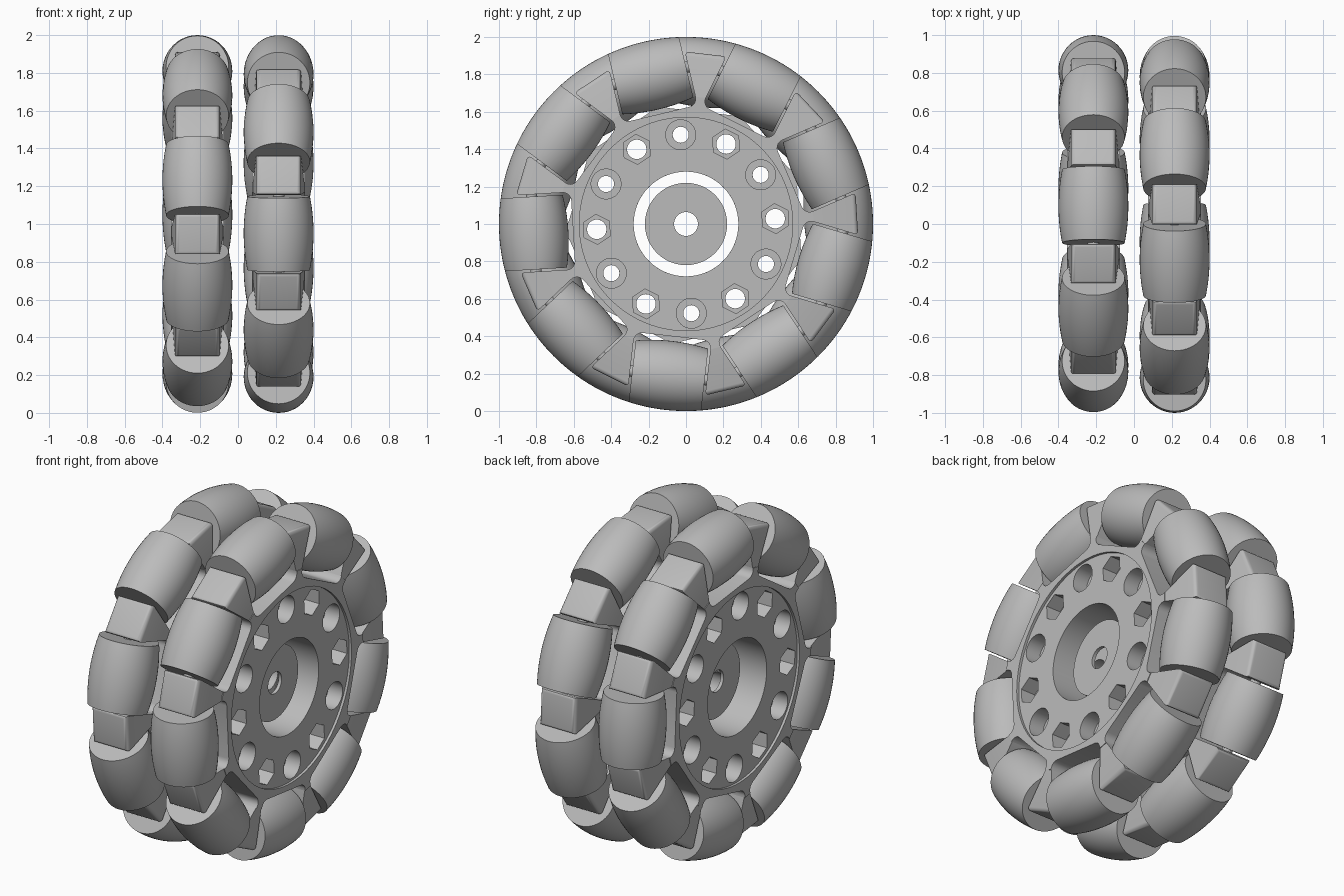
import bpy, bmesh
from math import sin, cos, pi, radians, sqrt
from mathutils import Matrix

cube = bpy.data.objects.get("Cube")
if cube:
    bpy.data.objects.remove(cube)

# Main dimensions
COUNT = 9
ROW_X = 0.215            # row centre
AXLE_R = 0.815           # distance of roller axles from the wheel axis
ROLLER_HALF = 0.195
POCKET = 0.207           # half length of a roller pocket
FACE = 0.14              # half thickness of the hub
RIM = 0.605
START = radians(3.4)
HALF_STEP = pi / COUNT

grey = bpy.data.materials.new("light_grey")
grey.diffuse_color = (0.5, 0.5, 0.5, 1)
grey.use_nodes = True
grey.node_tree.nodes["Principled BSDF"].inputs["Base Color"].default_value = (0.5, 0.5, 0.5, 1)


def finish(bm, name):
    bmesh.ops.recalc_face_normals(bm, faces=bm.faces)
    mesh = bpy.data.meshes.new(name)
    bm.to_mesh(mesh)
    bm.free()
    mesh.materials.append(grey)
    mesh.shade_smooth()
    mesh.set_sharp_from_angle(angle=radians(30))
    return mesh


def place(mesh, name, matrix=None):
    ob = bpy.data.objects.new(name, mesh)
    bpy.context.scene.collection.objects.link(ob)
    if matrix:
        ob.matrix_world = matrix
    return ob


def prism(bm, points, x0, x1):
    """Solid with a (y, z) outline, running along x."""
    a = [bm.verts.new((x0, y, z)) for y, z in points]
    b = [bm.verts.new((x1, y, z)) for y, z in points]
    bm.faces.new(a)
    bm.faces.new(b[::-1])
    for i in range(len(a)):
        j = (i + 1) % len(a)
        bm.faces.new((a[i], b[i], b[j], a[j]))


def circle(r, n=48, y=0, z=0, turn=0):
    return [(y + r * cos(turn + 2 * pi * i / n), z + r * sin(turn + 2 * pi * i / n))
            for i in range(n)]


def lathe(bm, profile, axis, closed=False):
    verts = [bm.verts.new(p) for p in profile]
    pairs = list(zip(verts, verts[1:] + verts[:1])) if closed else list(zip(verts, verts[1:]))
    edges = [bm.edges.new(p) for p in pairs]
    bmesh.ops.spin(bm, geom=verts + edges, cent=(0, 0, 0), axis=axis,
                   angle=2 * pi, steps=48, use_duplicate=False)
    bmesh.ops.remove_doubles(bm, verts=bm.verts, dist=1e-5)


def cut(ob, solids):
    """Subtract a group of prisms from the object."""
    bm = bmesh.new()
    for points, x0, x1 in solids:
        prism(bm, points, x0, x1)
    cutter = place(finish(bm, "cutter"), "cutter")
    cutter.hide_render = True
    mod = ob.modifiers.new("cut", 'BOOLEAN')
    mod.operation = 'DIFFERENCE'
    mod.solver = 'EXACT'
    mod.object = cutter
    bpy.context.view_layer.update()
    result = bpy.data.meshes.new_from_object(ob.evaluated_get(bpy.context.evaluated_depsgraph_get()))
    ob.modifiers.clear()
    ob.data = result
    bpy.data.objects.remove(cutter)


# Hub: rim with a round-cornered pocket under every roller
fillet = 0.045
pocket = []
for i in range(6):
    a = pi / 2 * i / 5
    pocket.append((RIM + fillet * (1 - sin(a)), -POCKET + fillet * (1 - cos(a))))
pocket += [(r, -t) for r, t in reversed(pocket)]
outline = []
for k in range(COUNT):
    a = START + HALF_STEP * (2 * k + 1)
    outline += [(r * cos(a) - t * sin(a), r * sin(a) + t * cos(a)) for r, t in pocket]
bm = bmesh.new()
prism(bm, outline, -FACE, FACE)
hub = place(finish(bm, "hub"), "hub")

# Shallow face recess, then bolt recesses, then through holes and bore
cut(hub, [(circle(0.57, 96), s * (FACE - 0.015), s * 0.3) for s in (-1, 1)])
bolts, holes = [], [(circle(0.28, 64), -0.3, 0.3)]
for k in range(12):
    a = START + k * pi / 6
    y, z = 0.478 * cos(a), 0.478 * sin(a)
    hexagonal = k % 2 == 0
    shape = circle(0.08, 6 if hexagonal else 32, y, z, START + pi / 2)
    bolts += [(shape, s * 0.03, s * 0.3) for s in (-1, 1)]
    holes.append((circle(0.052 if hexagonal else 0.043, 32, y, z), -0.3, 0.3))
cut(hub, bolts)
cut(hub, holes)
hub_mesh = hub.data
hub_mesh.shade_smooth()
hub_mesh.set_sharp_from_angle(angle=radians(30))
bpy.data.objects.remove(hub)

# Centre disc inside the bore
bm = bmesh.new()
lathe(bm, [(0.01, 0.064, 0), (0.03, 0.064, 0), (0.03, 0.22, 0), (0.01, 0.22, 0)], (1, 0, 0), True)
disc_mesh = finish(bm, "centre_disc")

# Wedge-shaped bracket between rollers, narrower towards the outside
def wedge(u):
    return (u * sin(HALF_STEP) - POCKET) / cos(HALF_STEP)


bm = bmesh.new()
inner, outer = 0.645, 0.915
prism(bm, [(inner, -wedge(inner)), (outer, -wedge(outer)),
           (outer, wedge(outer)), (inner, wedge(inner))], -FACE + 0.001, FACE - 0.001)
for v in bm.verts:
    if v.co.y > 0.8:
        v.co.x *= 0.84
bmesh.ops.bevel(bm, geom=[e for e in bm.edges if all(v.co.y > 0.8 for v in e.verts)],
                offset=0.022, segments=4, profile=0.5, affect='EDGES')
bracket_mesh = finish(bm, "bracket")

# Barrel roller whose crown follows the wheel circle
bm = bmesh.new()
ts = [ROLLER_HALF * (i / 8 - 1) for i in range(17)]
lathe(bm, [(0, 0, -ROLLER_HALF)] + [(sqrt(1 - t * t) - AXLE_R, 0, t) for t in ts]
      + [(0, 0, ROLLER_HALF)], (0, 0, 1))
roller_mesh = finish(bm, "roller")

# Axle pin bridging the gap to the brackets
bm = bmesh.new()
bmesh.ops.create_cone(bm, cap_ends=True, segments=24, radius1=0.03, radius2=0.03,
                      depth=2 * POCKET + 0.03)
pin_mesh = finish(bm, "axle_pin")

# Two rows, staggered by half a step while the bolt holes stay in line
for side, x, turn in (("left", ROW_X, 0), ("right", -ROW_X, pi / 3)):
    row = Matrix.Translation((x, 0, 1)) @ Matrix.Rotation(turn, 4, 'X')
    place(hub_mesh, side + "_hub", row)
    place(disc_mesh, side + "_centre_disc", row)
    for k in range(COUNT):
        a = START + 2 * HALF_STEP * k
        place(bracket_mesh, f"{side}_bracket_{k + 1}", row @ Matrix.Rotation(a, 4, 'X'))
        seat = row @ Matrix.Rotation(a + HALF_STEP, 4, 'X') @ Matrix.Translation((0, AXLE_R, 0))
        place(roller_mesh, f"{side}_roller_{k + 1}", seat)
        place(pin_mesh, f"{side}_axle_pin_{k + 1}", seat)
